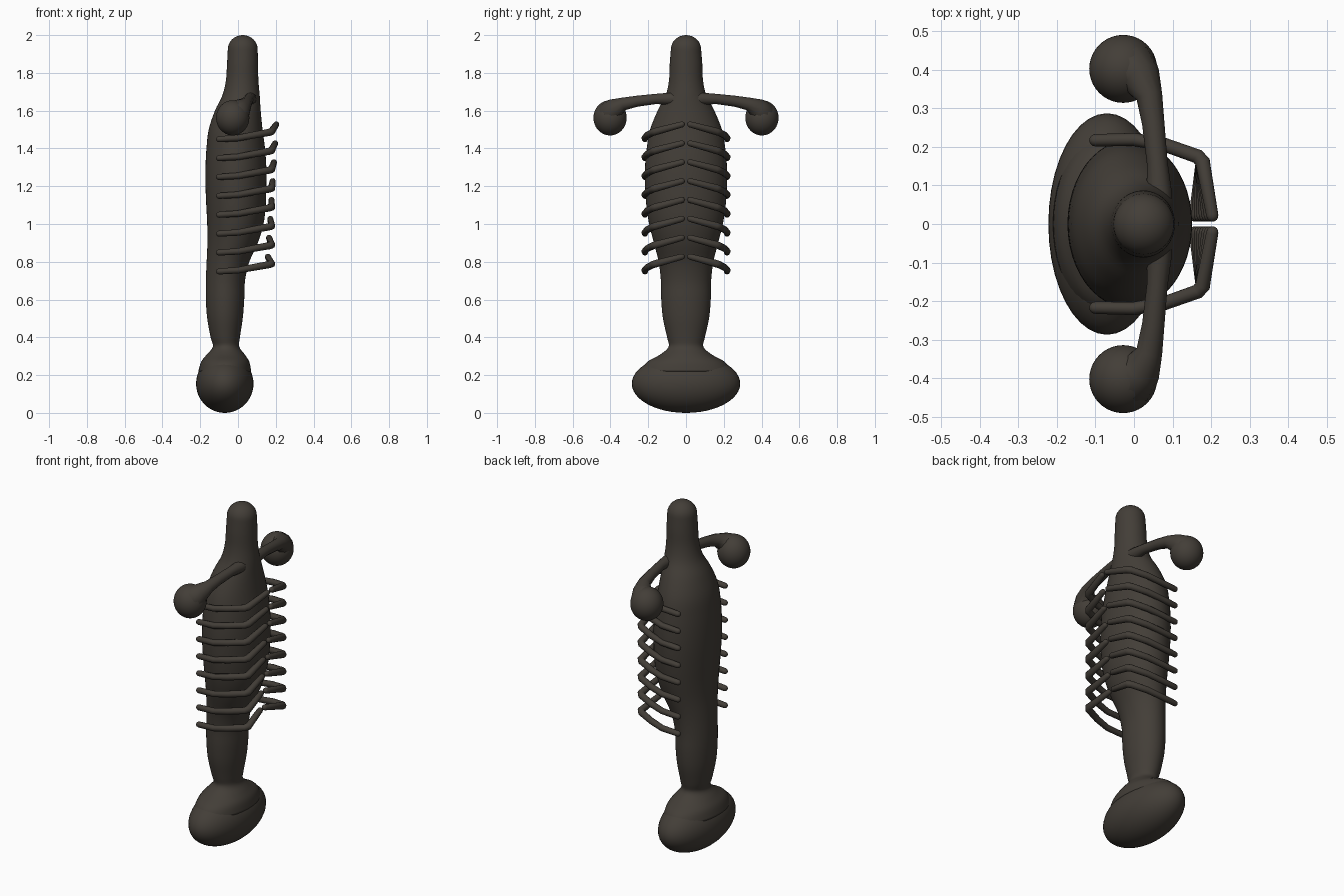
import bpy, bmesh, math
from mathutils import Vector

if "Cube" in bpy.data.objects:
    bpy.data.objects.remove(bpy.data.objects["Cube"])

mat = bpy.data.materials.new("dark brown")
mat.diffuse_color = (0.056, 0.048, 0.039, 1)
mat.use_nodes = True
mat.node_tree.nodes["Principled BSDF"].inputs["Base Color"].default_value = mat.diffuse_color


def finish(ob):
    ob.data.materials.append(mat)
    for p in ob.data.polygons:
        p.use_smooth = True


def mesh_object(name, bm):
    bmesh.ops.recalc_face_normals(bm, faces=bm.faces)
    me = bpy.data.meshes.new(name)
    bm.to_mesh(me)
    bm.free()
    ob = bpy.data.objects.new(name, me)
    bpy.context.collection.objects.link(ob)
    finish(ob)
    return ob


def ellipsoid(name, centre, radii):
    bm = bmesh.new()
    bmesh.ops.create_uvsphere(bm, u_segments=40, v_segments=24, radius=1)
    for v in bm.verts:
        v.co = Vector([c + r * k for c, r, k in zip(centre, radii, v.co)])
    return mesh_object(name, bm)


def smooth_rows(rows, steps=4):
    # Catmull-Rom interpolation of the section table
    out = []
    for i in range(len(rows) - 1):
        p = [rows[max(0, min(len(rows) - 1, i + k))] for k in (-1, 0, 1, 2)]
        for s in range(steps):
            t = s / steps
            out.append([0.5 * (2 * b + (c - a) * t + (2 * a - 5 * b + 4 * c - d) * t * t
                               + (3 * b - a - 3 * c + d) * t ** 3) for a, b, c, d in zip(*p)])
    return out + [rows[-1]]


def loft(name, rows, n=48):
    bm = bmesh.new()
    rings = []
    for z, x0, x1, ry in rows:
        cx, rx = (x0 + x1) / 2, (x1 - x0) / 2
        rings.append([bm.verts.new((cx + rx * math.cos(math.tau * i / n),
                                    ry * math.sin(math.tau * i / n), z)) for i in range(n)])
    for a, b in zip(rings, rings[1:]):
        for i in range(n):
            j = (i + 1) % n
            bm.faces.new((a[i], a[j], b[j], b[i]))
    bm.faces.new(rings[0])
    bm.faces.new(rings[-1])
    return mesh_object(name, bm)


def round_end(p, q):
    # extra shrinking points past q, giving a rounded tip
    d = (Vector(q[:3]) - Vector(p[:3])).normalized()
    return [(*(Vector(q[:3]) + d * q[3] * math.sin(a)), q[3] * max(math.cos(a), 0.02))
            for a in (0.5, 0.95, 1.3, 1.57)]


def tubes(name, paths):
    cu = bpy.data.curves.new(name, 'CURVE')
    cu.dimensions = '3D'
    cu.bevel_depth = 1
    cu.bevel_resolution = 4
    cu.use_fill_caps = True
    for pts in paths:
        full = round_end(pts[1], pts[0])[::-1] + pts + round_end(pts[-2], pts[-1])
        sp = cu.splines.new('POLY')
        sp.points.add(len(full) - 1)
        for sp_pt, (x, y, z, r) in zip(sp.points, full):
            sp_pt.co = (x, y, z, 1)
            sp_pt.radius = r
    ob = bpy.data.objects.new(name, cu)
    bpy.context.collection.objects.link(ob)
    bpy.ops.object.select_all(action='DESELECT')
    ob.select_set(True)
    bpy.context.view_layer.objects.active = ob
    bpy.ops.object.convert(target='MESH')
    finish(bpy.context.view_layer.objects.active)


# body: z, back x, front x, half width
sections = [
    (0.22, -0.21, 0.07, 0.24), (0.27, -0.195, 0.06, 0.205), (0.31, -0.165, 0.035, 0.135),
    (0.35, -0.133, 0.007, 0.092), (0.40, -0.145, 0.01, 0.1), (0.50, -0.163, 0.025, 0.122),
    (0.60, -0.17, 0.033, 0.131), (0.70, -0.17, 0.037, 0.133), (0.80, -0.166, 0.06, 0.145),
    (0.90, -0.162, 0.105, 0.17), (1.00, -0.163, 0.135, 0.195), (1.10, -0.168, 0.147, 0.21),
    (1.20, -0.172, 0.15, 0.217), (1.30, -0.172, 0.15, 0.217), (1.40, -0.167, 0.143, 0.208),
    (1.50, -0.155, 0.13, 0.19), (1.60, -0.122, 0.12, 0.15), (1.68, -0.083, 0.115, 0.108),
    (1.76, -0.064, 0.108, 0.09), (1.85, -0.058, 0.106, 0.086), (1.925, -0.054, 0.104, 0.08)]
rows = smooth_rows(sections)
# domed top of the neck
for k in range(1, 9):
    a = k / 8 * math.pi / 2
    r = max(math.cos(a), 0.02)
    rows.append((1.925 + 0.075 * math.sin(a), 0.025 - 0.079 * r, 0.025 + 0.079 * r, 0.08 * r))
loft("body", rows)

# wide pelvis bulb
ellipsoid("pelvis", (-0.07, 0, 0.155), (0.152, 0.287, 0.155))

for side, s in (("left", -1), ("right", 1)):
    # shoulder arm and ball
    tubes(side + "_arm", [[
        (0.06, s * 0.02, 1.66, 0.042), (0.065, s * 0.09, 1.663, 0.032),
        (0.06, s * 0.16, 1.662, 0.027), (0.05, s * 0.26, 1.65, 0.029),
        (0.04, s * 0.33, 1.636, 0.034), (0.02, s * 0.375, 1.615, 0.052),
        (-0.005, s * 0.395, 1.59, 0.074)]])
    ellipsoid(side + "_shoulder_ball", (-0.028, s * 0.402, 1.562), (0.088, 0.088, 0.093))
    # eight bent ribs
    ribs = []
    for i in range(8):
        t = i / 7
        z = 1.485 - 0.7 * t
        tip_x = 0.203 - 0.045 * t
        ribs.append([(-0.10, s * 0.217, z - 0.036, 0.016), (0.0, s * 0.219, z - 0.03, 0.017),
                     (0.08, s * 0.205, z - 0.015, 0.018), (0.165, s * 0.175, z, 0.019),
                     (0.178, s * 0.16, z + 0.005, 0.02),
                     (tip_x, s * 0.022, z + 0.042, 0.016)])
    tubes(side + "_ribs", ribs)
